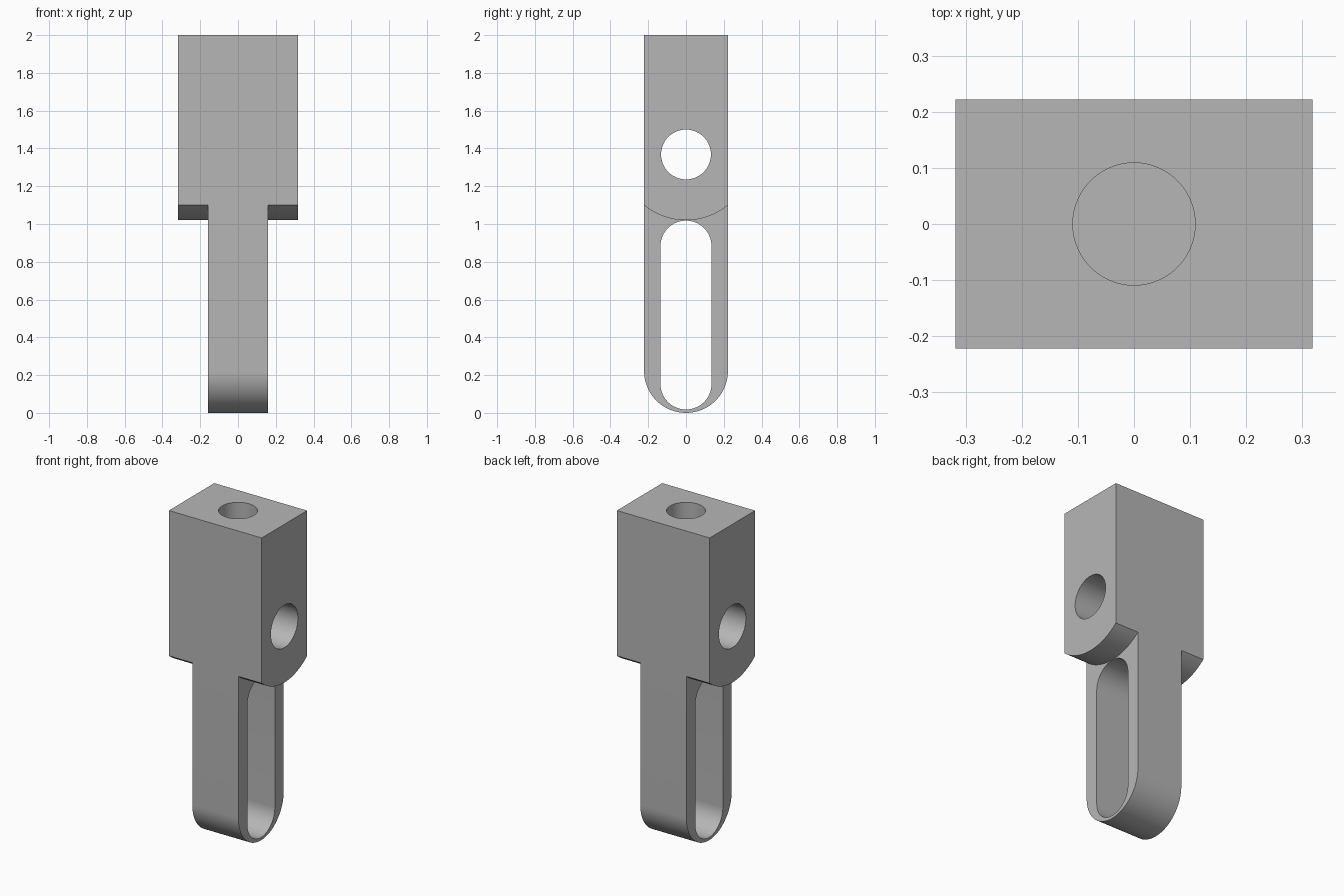
import bpy, bmesh
from math import sin, cos, pi, radians, asin

if "Cube" in bpy.data.objects:
    bpy.data.objects.remove(bpy.data.objects["Cube"], do_unlink=True)

HALF_X, HALF_Y, LEG_X = 0.318, 0.222, 0.158
PIN_Z, PIN_R, EYE_R = 1.368, 0.132, 0.348
SLOT_R, BORE_R, BORE_FLOOR = 0.135, 0.109, 1.6

# Plain grey steel
steel = bpy.data.materials.new("grey_steel")
steel.use_nodes = True
grey = (0.47, 0.47, 0.47, 1)
steel.diffuse_color = grey
steel.node_tree.nodes["Principled BSDF"].inputs["Base Color"].default_value = grey


def arc(cy, cz, r, start, end, steps=48):
    """Points (y, z) on an arc, angles measured from +y."""
    angles = [start + (end - start) * i / steps for i in range(steps + 1)]
    return [(cy + r * cos(a), cz + r * sin(a)) for a in angles]


def extrude_x(name, profile, x0, x1):
    """Solid made by sweeping a (y, z) profile from x0 to x1."""
    bm = bmesh.new()
    face = bm.faces.new([bm.verts.new((x0, y, z)) for y, z in profile])
    swept = bmesh.ops.extrude_face_region(bm, geom=[face])["geom"]
    verts = [v for v in swept if isinstance(v, bmesh.types.BMVert)]
    bmesh.ops.translate(bm, verts=verts, vec=(x1 - x0, 0, 0))
    bmesh.ops.recalc_face_normals(bm, faces=bm.faces)
    mesh = bpy.data.meshes.new(name)
    bm.to_mesh(mesh)
    bm.free()
    mesh.materials.append(steel)
    obj = bpy.data.objects.new(name, mesh)
    bpy.context.collection.objects.link(obj)
    return obj


# Full-width bar with a rounded foot
body = extrude_x("clevis_body",
                 arc(0, HALF_Y, HALF_Y, -pi, 0) + [(HALF_Y, 2), (-HALF_Y, 2)],
                 -HALF_X, HALF_X)
cutters = []

# Side reliefs under the head, leaving curved lower shoulders
sweep = asin(0.3 / EYE_R)
relief = arc(0, PIN_Z, EYE_R, -pi / 2 - sweep, -pi / 2 + sweep) + [(0.3, -0.2), (-0.3, -0.2)]
for side, label in ((1, "left"), (-1, "right")):
    cutters.append(extrude_x(label + "_relief_cutter", relief, side * LEG_X, side * 0.5))

# Long slot through the leg
slot = arc(0, 0.018 + SLOT_R, SLOT_R, -pi, 0) + arc(0, 1.018 - SLOT_R, SLOT_R, 0, pi)
cutters.append(extrude_x("slot_cutter", slot, -0.6, 0.6))

# Cross pin hole
cutters.append(extrude_x("pin_hole_cutter",
                         arc(0, PIN_Z, PIN_R, 0, 2 * pi, 64)[:-1], -0.6, 0.6))

# Blind bore in the top
bpy.ops.mesh.primitive_cylinder_add(vertices=64, radius=BORE_R, depth=1,
                                    location=(0, 0, BORE_FLOOR + 0.5))
bore = bpy.context.object
bore.name = "top_bore_cutter"
bore.data.materials.append(steel)
cutters.append(bore)

# Cut everything out of the bar
bpy.ops.object.select_all(action="DESELECT")
body.select_set(True)
bpy.context.view_layer.objects.active = body
for cutter in cutters:
    cutter.hide_render = True
    mod = body.modifiers.new("cut", "BOOLEAN")
    mod.operation = "DIFFERENCE"
    mod.solver = "EXACT"
    mod.object = cutter
    bpy.ops.object.modifier_apply(modifier=mod.name)
    bpy.data.objects.remove(cutter, do_unlink=True)

bpy.ops.object.shade_smooth_by_angle(angle=radians(30))
